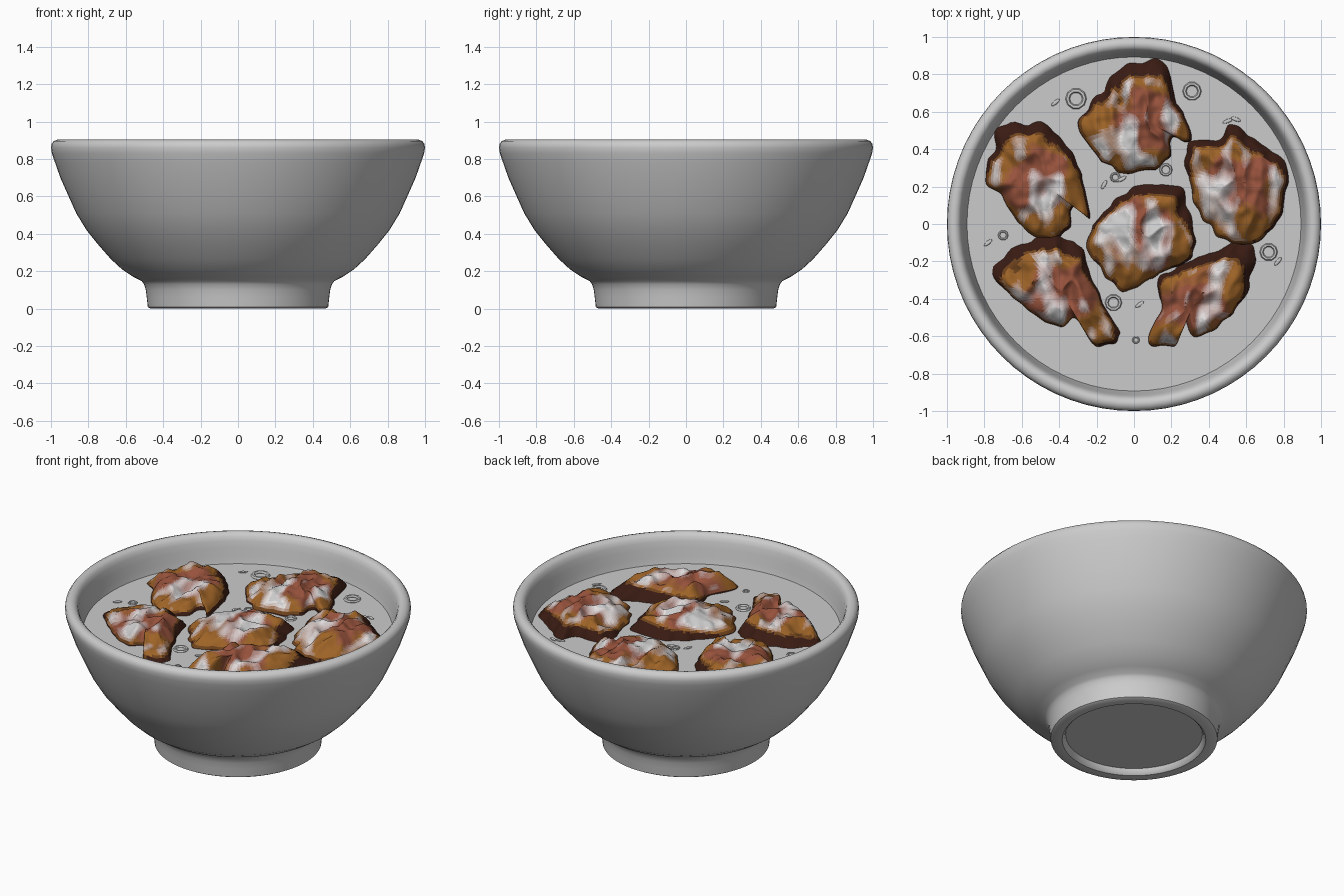
import bpy, bmesh, math
from mathutils import Vector, noise

if "Cube" in bpy.data.objects:
    bpy.data.objects.remove(bpy.data.objects["Cube"])

LIQUID = 0.727


def finish(bm, name, angle=40):
    bmesh.ops.recalc_face_normals(bm, faces=bm.faces)
    me = bpy.data.meshes.new(name)
    bm.to_mesh(me)
    bm.free()
    ob = bpy.data.objects.new(name, me)
    bpy.context.collection.objects.link(ob)
    bpy.ops.object.select_all(action='DESELECT')
    ob.select_set(True)
    bpy.context.view_layer.objects.active = ob
    bpy.ops.object.shade_smooth_by_angle(angle=math.radians(angle))
    return ob


def lathe(name, profile, steps=72):
    bm = bmesh.new()
    vs = [bm.verts.new((r, 0, z)) for r, z in profile]
    es = [bm.edges.new(p) for p in zip(vs, vs[1:])]
    bmesh.ops.spin(bm, geom=vs + es, cent=(0, 0, 0), axis=(0, 0, 1),
                   angle=2 * math.pi, steps=steps, use_merge=True)
    bmesh.ops.remove_doubles(bm, verts=bm.verts, dist=1e-4)
    return finish(bm, name)


# Bowl: foot recess, foot ring, flared wall, rounded lip, inside wall
lathe("bowl", [
    (0, .036), (.395, .036), (.402, .012), (.415, 0), (.468, 0), (.482, .008),
    (.488, .06), (.493, .10), (.502, .13), (.515, .147), (.56, .17), (.62, .21),
    (.68, .265), (.75, .345), (.81, .42), (.865, .51), (.91, .61), (.95, .70),
    (.978, .78), (.995, .83), (1, .86), (.997, .88), (.985, .896), (.965, .904),
    (.945, .9), (.93, .885), (.92, .86), (.912, .82), (.902, .77), (.89, .71), (.83, .56),
    (.74, .42), (.6, .28), (.42, .2), (0, .18)])

# Broth surface
lathe("broth", [(0, LIQUID), (.45, LIQUID), (.893, LIQUID)])

# Meat colours: burnt edge, brown, then amber and red, each with glaze levels
def mat(name, c):
    m = bpy.data.materials.new(name)
    m.diffuse_color = (*c, 1)
    m.use_nodes = True
    m.node_tree.nodes["Principled BSDF"].inputs["Base Color"].default_value = m.diffuse_color
    return m


DARK, AMBER = Vector((.04, .011, .006)), Vector((.34, .125, .02))
RED, GLAZE = Vector((.31, .085, .045)), Vector((.82, .8, .81))
LEVELS = 10
palette = [mat("burnt", DARK), mat("brown", DARK.lerp(AMBER, .4))]
for label, base in (("amber", AMBER), ("mixed", AMBER.lerp(RED, .5)), ("red", RED)):
    palette += [mat(f"{label}_{i}", base.lerp(GLAZE, i / (LEVELS - 1)))
                for i in range(LEVELS)]


def smooth_loop(pts, n):
    """Resample a closed outline along a Catmull-Rom curve."""
    out, k = [], len(pts)
    for j in range(n):
        s = j * k / n
        i, u = int(s), s - int(s)
        a, b, c, d = (Vector(pts[(i + o) % k]) for o in (-1, 0, 1, 2))
        out.append(.5 * (2 * b + (c - a) * u + (2 * a - 5 * b + 4 * c - d) * u * u
                         + (3 * b - a - 3 * c + d) * u ** 3))
    return out


def meat(name, outline, height, seed):
    n, rings = 108, 24
    loop = smooth_loop(outline, n)
    cen = sum(loop, Vector((0, 0))) / n
    # slightly ragged edge
    loop = [cen + (p - cen) * (1 + .09 * noise.noise(Vector((p.x * 13, p.y * 13, seed))))
            for p in loop]
    off = Vector((seed * 7.3, seed * 3.1, seed))
    bm = bmesh.new()

    def point(p, t):
        q = Vector((p.x, p.y, 0))
        big = noise.noise(q * 5 + off)
        ridge = abs(noise.noise(Vector((p.x * 11, p.y * 7, 0)) + off))
        fine = noise.noise(q * 19 + off)
        z = (1 - t ** 4) * (height + .035 * big - .07 * ridge + .014 * fine + .015) - .012
        return bm.verts.new((p.x, p.y, LIQUID + z))

    grid = [[point(cen.lerp(p, i / rings), i / rings) for p in loop]
            for i in range(rings, 0, -1)]
    # submerged underside
    under = [bm.verts.new((*cen.lerp(p, .8), LIQUID - .07)) for p in loop]
    grid.insert(0, under)
    bm.faces.new(under)
    for a, b in zip(grid, grid[1:]):
        for j in range(n):
            bm.faces.new((a[j], a[j - 1], b[j - 1], b[j]))
    tip = point(cen, 0)
    for j in range(n):
        bm.faces.new((grid[-1][j], grid[-1][j - 1], tip))

    # Colour faces by height, side and streaky noise
    for f in bm.faces:
        c = f.calc_center_median()
        d = Vector((c.x, c.y)) - cen
        up = c.z - LIQUID - .22 * max(0, d.y) * (d.length > .12) - .05 * max(0, d.x)
        streak = noise.noise(Vector((c.x * 11, c.y * 6, c.z * 8)) + off * 2)
        if up < .005:
            f.material_index = 0
        elif up < .014:
            f.material_index = 1
        else:
            tone = d.length + .12 * noise.noise(Vector((c.x * 7, c.y * 7, 5)) + off)
            row = 2 if tone < .15 else 1 if tone < .18 else 0
            white = min(1, max(0, .03 + streak * 2)) * min(1, (up - .014) / .025)
            f.material_index = 2 + row * LEVELS + round(white * (LEVELS - 1))
    ob = finish(bm, name, 75)
    for m in palette:
        ob.data.materials.append(m)


meat("meat_back", [(.06, .89), (.17, .85), (.22, .70), (.31, .48), (.29, .43), (.21, .46),
     (.19, .34), (0, .26), (-.13, .30), (-.31, .50), (-.23, .67), (-.09, .83)], .1, 1)
meat("meat_centre", [(.04, .22), (.25, .20), (.31, .05), (.34, -.11), (.28, -.21),
     (.14, -.27), (-.06, -.37), (-.19, -.25), (-.27, -.09), (-.18, .05), (-.07, .16)], .1, 2)
meat("meat_left_back", [(-.74, .52), (-.56, .55), (-.45, .53), (-.34, .40), (-.27, .26),
     (-.23, .03), (-.31, .10), (-.35, -.05), (-.50, -.09), (-.62, 0), (-.72, .16),
     (-.81, .23), (-.75, .40)], .1, 3)
meat("meat_left_front", [(-.76, -.21), (-.56, -.08), (-.40, -.06), (-.29, -.11),
     (-.21, -.32), (-.08, -.56), (-.09, -.65), (-.21, -.65), (-.31, -.51), (-.40, -.56),
     (-.58, -.46), (-.72, -.32)], .1, 4)
meat("meat_right_back", [(.28, .42), (.46, .46), (.53, .54), (.68, .44), (.82, .32),
     (.81, .10), (.70, -.08), (.54, -.12), (.41, -.04), (.30, .16)], .1, 5)
meat("meat_right_front", [(.14, -.28), (.43, -.14), (.64, -.10), (.63, -.32), (.51, -.50),
     (.33, -.61), (.27, -.52), (.22, -.65), (.09, -.65), (.07, -.59), (.14, -.46)], .115, 6)

# Oil bubbles floating on the broth
for x, y, r in [(-.31, .67, .045), (.31, .71, .04), (-.70, -.06, .022), (.72, -.15, .038),
                (-.11, -.42, .036), (.17, .29, .028), (-.10, .25, .022), (.01, -.62, .016)]:
    bpy.ops.mesh.primitive_torus_add(location=(x, y, LIQUID + .002), major_radius=r,
                                     minor_radius=r * .27, major_segments=10, minor_segments=6)
    bpy.context.object.name = "oil_bubble"

# Herb flakes
for x, y, a in [(-.42, .65, 40), (-.16, .21, 60), (-.78, -.10, 40), (.03, -.43, 35),
                (.50, .55, 20), (.545, .56, -20), (.77, -.20, 50), (-.065, .24, 30)]:
    bpy.ops.mesh.primitive_uv_sphere_add(segments=8, ring_count=6, radius=1,
                                         location=(x, y, LIQUID + .003),
                                         rotation=(0, 0, math.radians(a)))
    ob = bpy.context.object
    ob.name = "herb_flake"
    ob.scale = (.028, .011, .006)
